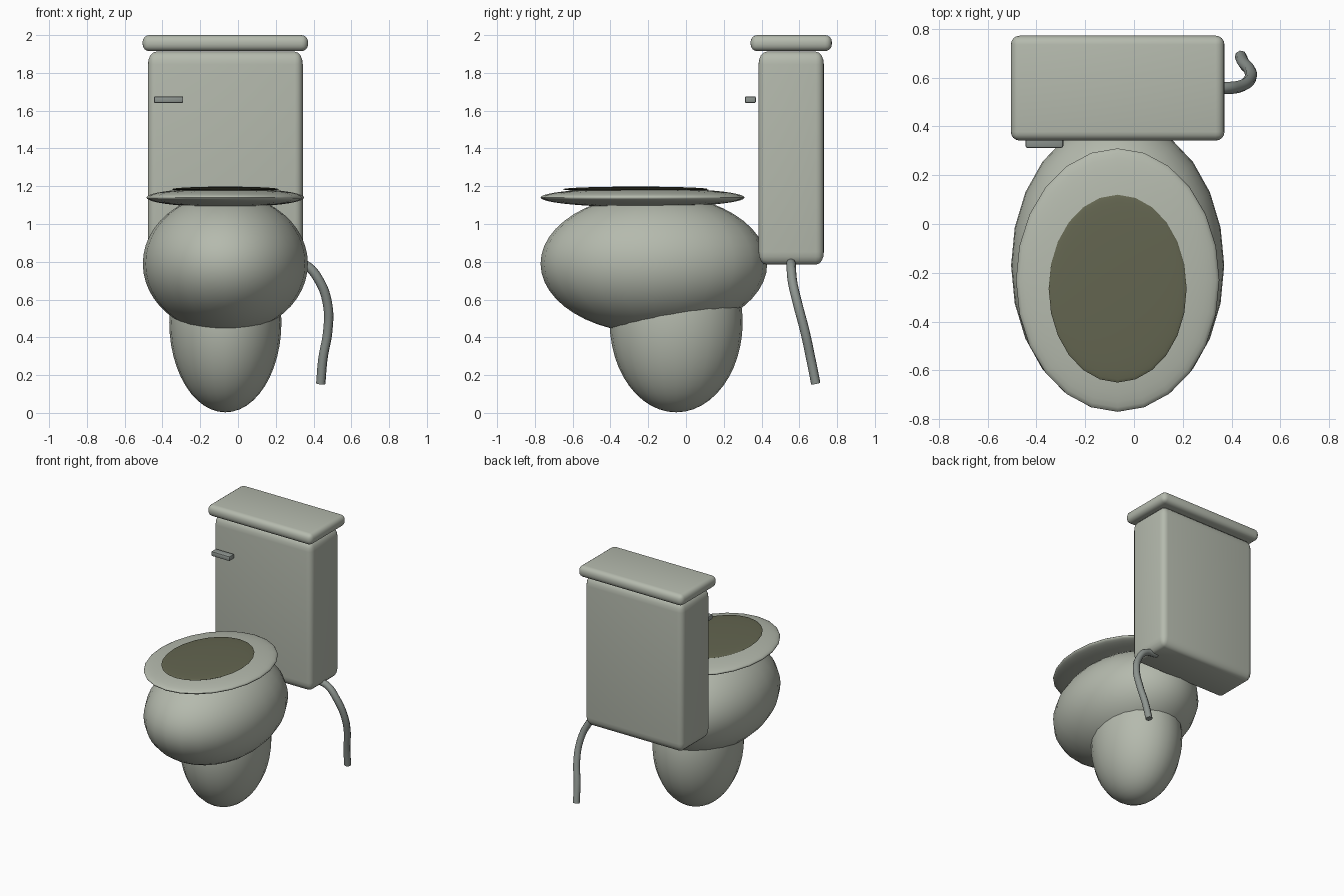
import bpy, bmesh, math
from mathutils import Matrix, Vector

if "Cube" in bpy.data.objects:
    bpy.data.objects.remove(bpy.data.objects["Cube"])


def material(name, rgb):
    m = bpy.data.materials.new(name)
    m.diffuse_color = (*rgb, 1)
    m.use_nodes = True
    m.node_tree.nodes["Principled BSDF"].inputs["Base Color"].default_value = m.diffuse_color
    return m


porcelain = material("pale grey green", (0.46, 0.49, 0.42))
metal = material("grey metal", (0.27, 0.30, 0.28))
dark = material("dark olive", (0.125, 0.13, 0.08))


def finish(name, bm, mat, angle=40):
    me = bpy.data.meshes.new(name)
    bm.to_mesh(me)
    bm.free()
    ob = bpy.data.objects.new(name, me)
    bpy.context.collection.objects.link(ob)
    me.materials.append(mat)
    bpy.ops.object.select_all(action='DESELECT')
    ob.select_set(True)
    bpy.context.view_layer.objects.active = ob
    bpy.ops.object.shade_smooth_by_angle(angle=math.radians(angle))
    return ob


def ellipsoid(name, centre, radii, mat, angle=60):
    bm = bmesh.new()
    bmesh.ops.create_uvsphere(bm, u_segments=24, v_segments=24, radius=1)
    # a vertex lies on the long axis of the oval
    bm.transform(Matrix.Translation(centre) @ Matrix.Diagonal((*radii, 1)))
    return finish(name, bm, mat, angle)


def rounded_box(name, lo, hi, bevel, mat, segments=4, stretch=1.0):
    """Box from corner to corner; stretch makes the rounding taller in z."""
    lo, hi = Vector(lo), Vector(hi)
    size = hi - lo
    bm = bmesh.new()
    bmesh.ops.create_cube(bm, size=1)
    bm.transform(Matrix.Diagonal((size.x, size.y, size.z / stretch, 1)))
    bmesh.ops.bevel(bm, geom=bm.edges[:], offset=bevel, segments=segments,
                    profile=0.5, affect='EDGES')
    bm.transform(Matrix.Translation((lo + hi) / 2) @ Matrix.Diagonal((1, 1, stretch, 1)))
    return finish(name, bm, mat)


# Pedestal, bowl, seat and the dark opening
CX = -0.067
ellipsoid("pedestal", (CX, -0.052, 0.48), (0.297, 0.352, 0.477), porcelain)
ellipsoid("bowl", (CX, -0.17, 0.79), (0.437, 0.6, 0.37), porcelain)
ellipsoid("seat", (CX, -0.23, 1.14), (0.417, 0.54, 0.051), porcelain)
ellipsoid("bowl_opening", (CX, -0.265, 1.184), (0.283, 0.385, 0.014), dark)

# Tank, its lid and the flush handle
rounded_box("tank", (-0.477, 0.384, 0.785), (0.343, 0.73, 1.912), 0.042, porcelain, stretch=1.6)
rounded_box("tank_lid", (-0.505, 0.342, 1.915), (0.371, 0.772, 2.0), 0.036, porcelain)
rounded_box("flush_handle", (-0.445, 0.312, 1.64), (-0.29, 0.37, 1.676), 0.008, metal, segments=2)

# Water pipe curving down from the tank
points = [(0.26, 0.555, 0.80), (0.36, 0.557, 0.78), (0.43, 0.563, 0.70),
          (0.475, 0.593, 0.57), (0.475, 0.63, 0.43), (0.45, 0.66, 0.29),
          (0.438, 0.687, 0.155)]
cu = bpy.data.curves.new("water_pipe", 'CURVE')
cu.dimensions = '3D'
cu.bevel_depth = 0.025
cu.bevel_resolution = 2
cu.resolution_u = 6
cu.use_fill_caps = True
sp = cu.splines.new('BEZIER')
sp.bezier_points.add(len(points) - 1)
for bp, p in zip(sp.bezier_points, points):
    bp.co = p
    bp.handle_left_type = bp.handle_right_type = 'AUTO'
cu.materials.append(metal)
pipe = bpy.data.objects.new("water_pipe", cu)
bpy.context.collection.objects.link(pipe)
